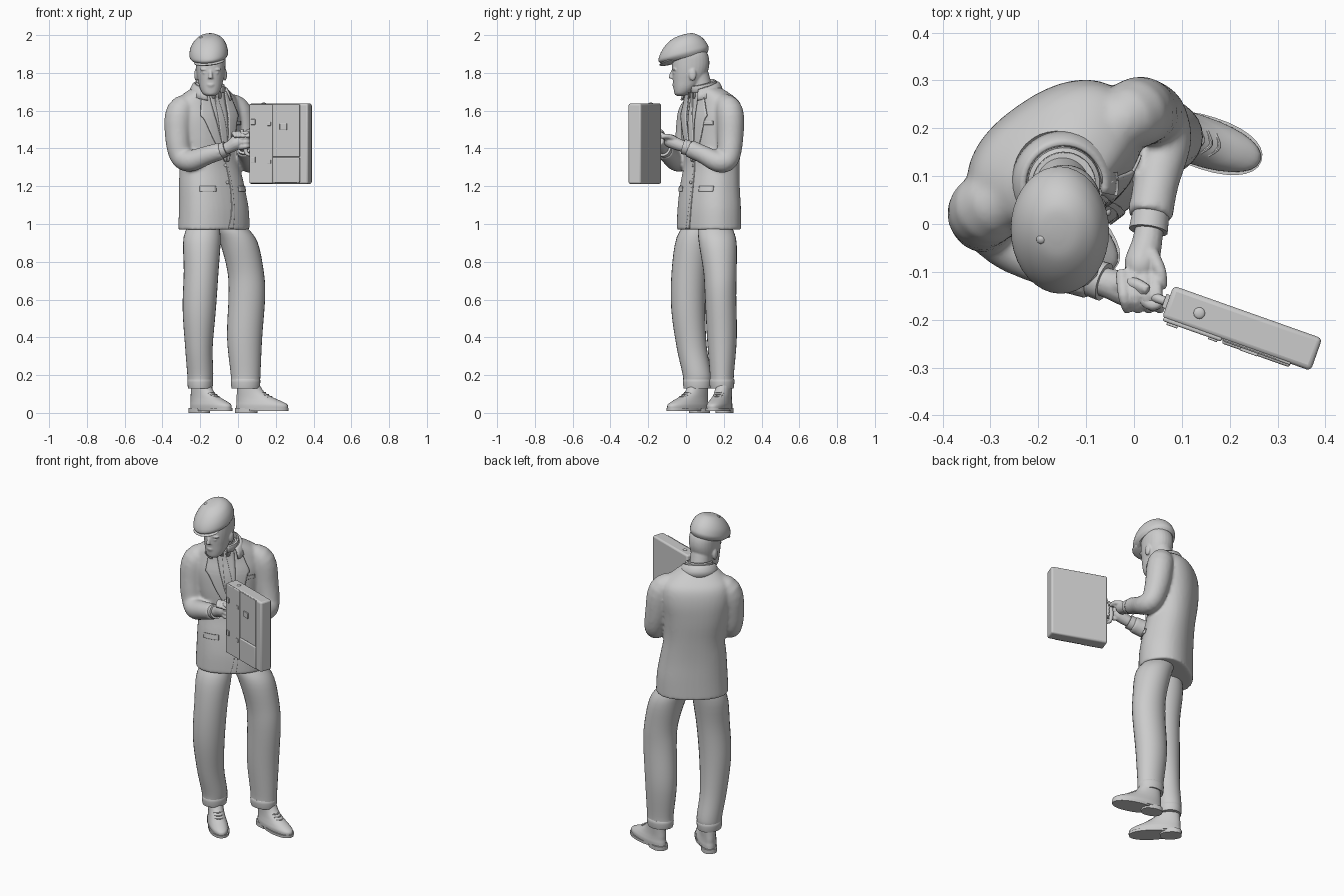
import bpy, bmesh, math
from math import sin, cos, pi, radians
from mathutils import Vector, Matrix
from mathutils.bvhtree import BVHTree

if "Cube" in bpy.data.objects:
    bpy.data.objects.remove(bpy.data.objects["Cube"])


def frame(x, y, z, turn):
    return Matrix.Translation((x, y, z)) @ Matrix.Rotation(radians(turn), 4, 'Z')


def spline(pts, sub):
    p = [pts[0], *pts, pts[-1]]
    out = []
    for i in range(1, len(p) - 2):
        for k in range(sub):
            t = k / sub
            out.append(tuple(.5 * (2*b + (c-a)*t + (2*a - 5*b + 4*c - d)*t*t + (3*b - a - 3*c + d)*t**3)
                             for a, b, c, d in zip(*p[i-1:i+3])))
    return out + [tuple(pts[-1])]


def skin(bm, rings, closed=True):
    rows = [[bm.verts.new(v) for v in r] for r in rings]
    n = len(rows[0])
    for a, b in zip(rows, rows[1:]):
        for i in range(n if closed else n - 1):
            j = (i + 1) % n
            bm.faces.new((a[i], a[j], b[j], b[i]))
    if closed:
        bm.faces.new(rows[0][::-1])
        bm.faces.new(rows[-1])


def loft(bm, secs, M=Matrix(), n=28, sub=4, square=2):
    """Stack of level ellipses (x, y, z, rx, ry)."""
    def bend(v):
        return math.copysign(abs(v) ** (2 / square), v)
    skin(bm, [[M @ Vector((x + rx * bend(cos(2*pi*i/n)), y + ry * bend(sin(2*pi*i/n)), z))
               for i in range(n)] for x, y, z, rx, ry in spline(secs, sub)])


def tube(bm, path, M=Matrix(), n=14, sub=4):
    """Round limb along points (x, y, z, radius)."""
    pts = spline(path, sub)
    P = [M @ Vector(p[:3]) for p in pts]
    T = [(P[min(i+1, len(P)-1)] - P[max(i-1, 0)]).normalized() for i in range(len(P))]
    side, rings = T[0].orthogonal().normalized(), []
    for i, c in enumerate(P):
        if i:
            side = T[i-1].rotation_difference(T[i]) @ side
        up = T[i].cross(side)
        rings.append([c + pts[i][3] * (side * cos(2*pi*k/n) + up * sin(2*pi*k/n)) for k in range(n)])
    skin(bm, rings)


def blob(bm, loc, scale, M=Matrix()):
    bmesh.ops.create_uvsphere(bm, u_segments=16, v_segments=10, radius=1,
                              matrix=M @ Matrix.Translation(loc) @ Matrix.Diagonal((*scale, 1)))


def finish(bm, name, voxel=0, relax=0, solid=0, bevel=0):
    bmesh.ops.recalc_face_normals(bm, faces=bm.faces)
    me = bpy.data.meshes.new(name)
    bm.to_mesh(me)
    bm.free()
    ob = bpy.data.objects.new(name, me)
    bpy.context.collection.objects.link(ob)
    if voxel:
        m = ob.modifiers.new("Fuse", 'REMESH')
        m.mode, m.voxel_size, m.use_smooth_shade = 'VOXEL', voxel, True
        m = ob.modifiers.new("Relax", 'SMOOTH')
        m.factor, m.iterations = .5, relax
    if solid:
        m = ob.modifiers.new("Cloth", 'SOLIDIFY')
        m.thickness, m.offset = solid, 0
    if bevel:
        m = ob.modifiers.new("Bevel", 'BEVEL')
        m.width, m.segments = bevel, 3
    bpy.ops.object.select_all(action='DESELECT')
    ob.select_set(True)
    bpy.context.view_layer.objects.active = ob
    bpy.ops.object.shade_smooth_by_angle(angle=radians(40))


def box(name, loc, size, M, bevel=.003):
    bm = bmesh.new()
    bmesh.ops.create_cube(bm, size=1, matrix=M @ Matrix.Translation(loc) @ Matrix.Diagonal((*size, 1)))
    finish(bm, name, bevel=bevel)


# Jacket: torso and sleeves fused into one cloth surface
BODY = frame(-.16, .13, 0, 35)
bm = bmesh.new()
loft(bm, [(.022, -.026, .97, .2, .142), (.022, -.024, 1.08, .195, .141), (.015, -.015, 1.2, .182, .134),
          (.01, 0, 1.32, .168, .127), (0, .006, 1.45, .182, .134), (0, .01, 1.56, .196, .133),
          (0, .01, 1.64, .185, .116), (-.005, -.01, 1.69, .14, .092), (-.012, -.035, 1.73, .075, .07)],
     BODY, n=40, square=2.3)
torso = BVHTree.FromBMesh(bm)
tube(bm, [(-.23, .08, 1.645, .05), (-.305, .035, 1.595, .075), (-.317, .012, 1.46, .069), (-.3, -.005, 1.36, .061),
          (-.25, -.045, 1.335, .058), (-.16, -.088, 1.365, .05), (-.085, -.113, 1.388, .046)], n=20)
tube(bm, [(-.06, .19, 1.645, .05), (0, .23, 1.595, .073), (.027, .234, 1.45, .069), (.053, .22, 1.345, .06),
          (.064, .17, 1.33, .056), (.047, .09, 1.368, .048), (.033, .015, 1.402, .048)], n=20)
finish(bm, "jacket", voxel=.009, relax=6)


# Flat cloth pieces draped over the torso, rows are (z, x start, x end)
def drape(name, rows, lift, solid=.006):
    ray = BODY.to_3x3() @ Vector((0, 1, 0))
    grid = []
    for z, a, b in spline(rows, 5):
        line = []
        for k in range(7):
            start = BODY @ Vector((a + (b - a) * k / 6, -.5, z))
            hit = torso.ray_cast(start, ray)[0] or torso.find_nearest(start)[0]
            line.append(hit - ray * lift)
        grid.append(line)
    bm = bmesh.new()
    skin(bm, grid, closed=False)
    finish(bm, name, solid=solid)


drape("shirt_front", [(1.71, -.065, .035), (1.5, -.035, .045), (1.34, .02, .035)], .002)
drape("tie", [(1.7, -.035, -.008), (1.67, -.03, -.01), (1.5, -.015, .027), (1.38, .01, .03)], .005, .01)
for s, side in ((-1, "right"), (1, "left")):
    rows = [(1.7, .05, .085), (1.62, .046, .108), (1.575, .043, .12), (1.55, .04, .105),
            (1.45, .026, .07), (1.33, 0, .012)]
    drape(side + "_lapel", [(z, s*a + (1.57 - z) * .12, s*b + (1.57 - z) * .12) for z, a, b in rows], .007, .008)
drape("right_pocket_flap", [(1.2, -.13, -.05), (1.172, -.132, -.05)], .003)
drape("left_pocket_flap", [(1.2, .1, .17), (1.172, .1, .172)], .003)
drape("breast_pocket", [(1.545, .09, .15), (1.525, .09, .15)], .003)
drape("jacket_front_edge", [(1.34, .024, .034), (1.2, .04, .052), (1.06, .035, .055), (.975, .015, .045)], .001)


# Collars wrapped around the neck, open at the front
def collar(name, rows, span, drop, solid):
    grid = []
    for r, z in rows:
        angles = [radians(span) * (k / 16 - 1) for k in range(33)]
        grid.append([BODY @ Vector((-.015 + r * sin(t), -.045 + r * cos(t), z - drop * (1 - cos(t))))
                     for t in angles])
    bm = bmesh.new()
    skin(bm, grid, closed=False)
    finish(bm, name, solid=solid)


collar("jacket_collar", [(.08, 1.755), (.09, 1.75), (.1, 1.73), (.11, 1.7)], 138, .026, .01)
collar("shirt_collar", [(.066, 1.70), (.067, 1.765), (.073, 1.762), (.08, 1.73)], 172, .018, .005)
bm = bmesh.new()
for z in (1.31, 1.22):
    hit = torso.ray_cast(BODY @ Vector((.025, -.5, z)), BODY.to_3x3() @ Vector((0, 1, 0)))[0]
    blob(bm, hit, (.009, .009, .009))
finish(bm, "jacket_buttons")

# Trouser legs with turned-up hems
right = [(-.2, .06, .135, .062, .07), (-.2, .06, .17, .066, .074), (-.2, .057, .21, .069, .076),
         (-.207, .03, .35, .073, .08), (-.205, .012, .55, .088, .09), (-.195, .018, .75, .092, .094),
         (-.19, .045, .93, .098, .094), (-.175, .085, 1.03, .065, .065)]
left = [(.04, .19, .135, .072, .06), (.04, .19, .17, .077, .063), (.04, .19, .21, .079, .064),
        (.035, .19, .4, .093, .079), (.047, .183, .62, .097, .083), (.04, .18, .75, .096, .088),
        (.005, .168, .9, .1, .1), (-.04, .155, .98, .09, .09), (-.08, .15, 1.05, .06, .06)]
for name, leg in (("right", right), ("left", left)):
    bm = bmesh.new()
    loft(bm, leg)
    finish(bm, name + "_trouser_leg")
    bm = bmesh.new()
    x, y, z, rx, ry = leg[0]
    loft(bm, [(x, y, z - .005, rx + .002, ry + .002), (x, y, z + .012, rx + .005, ry + .005),
              (x, y, z + .04, rx + .006, ry + .006), (x, y, z + .045, rx, ry)], sub=2)
    finish(bm, name + "_trouser_hem")

# Shoes: sole, heel, upper and laces, toe towards -y in their own frame
for name, F in (("right", frame(-.145, .012, 0, 45)), ("left", frame(.125, .178, 0, 72))):
    bm = bmesh.new()
    loft(bm, [(0, -.03, .01, .055, .118), (0, -.03, .026, .056, .119)], F, sub=1, square=2.2)
    loft(bm, [(0, .085, 0, .043, .06), (0, .085, .026, .044, .061)], F, sub=1, square=2.5)
    finish(bm, name + "_shoe_sole")
    bm = bmesh.new()
    loft(bm, [(0, -.002, .02, .051, .143), (0, -.002, .042, .052, .142), (0, .012, .06, .048, .126),
              (0, .038, .082, .043, .1), (0, .062, .112, .041, .074), (0, .078, .165, .042, .056)], F, square=2.2)
    finish(bm, name + "_shoe_upper")
    bm = bmesh.new()
    for k in range(4):
        y, z = -.052 + .018 * k, .082 + .011 * k
        tube(bm, [(-.024, y + .012, z, .004), (0, y - .004, z + .004, .004), (.024, y + .012, z, .004)], F, n=8)
    finish(bm, name + "_shoe_laces")

# Head, neck and features fused together
HEAD = frame(-.145, 0, 0, 0)
bm = bmesh.new()
loft(bm, [(0, -.03, 1.678, .02, .018), (0, -.022, 1.69, .041, .039), (0, -.006, 1.72, .057, .06),
          (0, .01, 1.76, .067, .08), (0, .02, 1.8, .075, .093), (0, .025, 1.85, .079, .099),
          (0, .025, 1.9, .077, .09), (0, .025, 1.94, .055, .06)], HEAD, square=2.15)
loft(bm, [(-.005, .1, 1.65, .06, .06), (-.004, .078, 1.74, .056, .058), (0, .055, 1.81, .058, .062)], HEAD)
tube(bm, [(0, -.066, 1.82, .007), (0, -.078, 1.79, .01), (0, -.08, 1.77, .014)], HEAD)
blob(bm, (0, -.063, 1.738), (.021, .011, .005), HEAD)
blob(bm, (0, -.06, 1.729), (.018, .011, .005), HEAD)
blob(bm, (0, -.045, 1.695), (.024, .018, .016), HEAD)
for s in (-1, 1):
    blob(bm, (s*.032, -.059, 1.818), (.025, .014, .006), HEAD)
    blob(bm, (s*.031, -.058, 1.8), (.012, .012, .005), HEAD)
    blob(bm, (s*.077, .035, 1.79), (.01, .02, .032), HEAD)
finish(bm, "head", voxel=.005, relax=3)

# Flat cap, tipped forward, with peak and top button
CAP = (Matrix.Translation((-.153, -.008, 1.884)) @ Matrix.Rotation(radians(16), 4, 'X')
       @ Matrix.Rotation(radians(-6), 4, 'Y'))
bm = bmesh.new()
loft(bm, [(0, .01, -.012, .088, .112), (0, .002, .004, .1, .132), (0, 0, .022, .103, .137),
          (.002, .006, .055, .096, .122), (.005, .014, .087, .076, .093), (.005, .02, .109, .045, .055),
          (.003, .022, .115, .012, .015)], CAP, n=36)
blob(bm, (-.03, .005, .108), (.01, .01, .007), CAP)
finish(bm, "flat_cap")
bm = bmesh.new()
blob(bm, (0, -.08, -.004), (.082, .06, .012), CAP)
finish(bm, "cap_peak")

# Hands gripping the case handle, with shirt cuffs
bm = bmesh.new()
tube(bm, [(-.1, -.11, 1.385, .028), (-.05, -.125, 1.405, .032), (-.005, -.14, 1.43, .036), (.025, -.145, 1.44, .024)])
tube(bm, [(-.03, -.13, 1.44, .017), (0, -.125, 1.475, .014), (.03, -.138, 1.495, .01)])
for k in range(4):
    z = 1.405 + .023 * k
    tube(bm, [(.005, -.145, z, .014), (.04, -.17, z + .006, .013), (.062, -.152, z + .008, .01)], n=10)
finish(bm, "right_hand", voxel=.005, relax=1)
bm = bmesh.new()
tube(bm, [(.036, .02, 1.4, .028), (.027, -.04, 1.42, .032), (.015, -.085, 1.44, .036), (.01, -.11, 1.445, .025)])
tube(bm, [(.035, -.06, 1.45, .016), (.055, -.1, 1.465, .013), (.06, -.135, 1.46, .01)])
for k in range(4):
    x = -.025 + .023 * k
    tube(bm, [(x, -.1, 1.452, .014), (x + .004, -.15, 1.482, .013), (x + .012, -.182, 1.46, .01)], n=10)
finish(bm, "left_hand", voxel=.005, relax=1)
for name, a, b in (("right", (-.1, -.108, 1.383), (-.062, -.121, 1.398)), ("left", (.035, .02, 1.4), (.03, -.014, 1.41))):
    bm = bmesh.new()
    tube(bm, [(*a, .039), (*b, .041)], n=20, sub=1)
    finish(bm, name + "_shirt_cuff")

# Briefcase turned on its side, handle towards the hands
CASE = frame(.226, -.218, 1.425, -19.5)
box("briefcase_body", (0, 0, 0), (.33, .072, .425), CASE, .01)
box("briefcase_flap", (-.097, -.036, 0), (.13, .01, .42), CASE, .004)
box("briefcase_upper_panel", (.045, -.036, .07), (.15, .006, .28), CASE)
box("briefcase_pocket", (.045, -.037, -.14), (.15, .014, .135), CASE, .005)
for z in (.115, -.085):
    box("strap_buckle", (-.14, -.042, z), (.024, .008, .03), CASE, .002)
    box("strap_end", (-.05, -.042, z - .01), (.02, .006, .02), CASE, .002)
    box("handle_mount", (-.167, 0, z * .6), (.012, .03, .03), CASE, .002)
box("briefcase_lock", (.03, -.04, .09), (.04, .01, .034), CASE, .002)
bm = bmesh.new()
tube(bm, [(-.162, 0, -.06, .009), (-.192, 0, -.05, .01), (-.2, 0, 0, .012), (-.192, 0, .06, .01), (-.162, 0, .07, .009)], CASE)
finish(bm, "briefcase_handle")
bm = bmesh.new()
blob(bm, (-.095, 0, .213), (.012, .012, .005), CASE)
finish(bm, "briefcase_stud")
